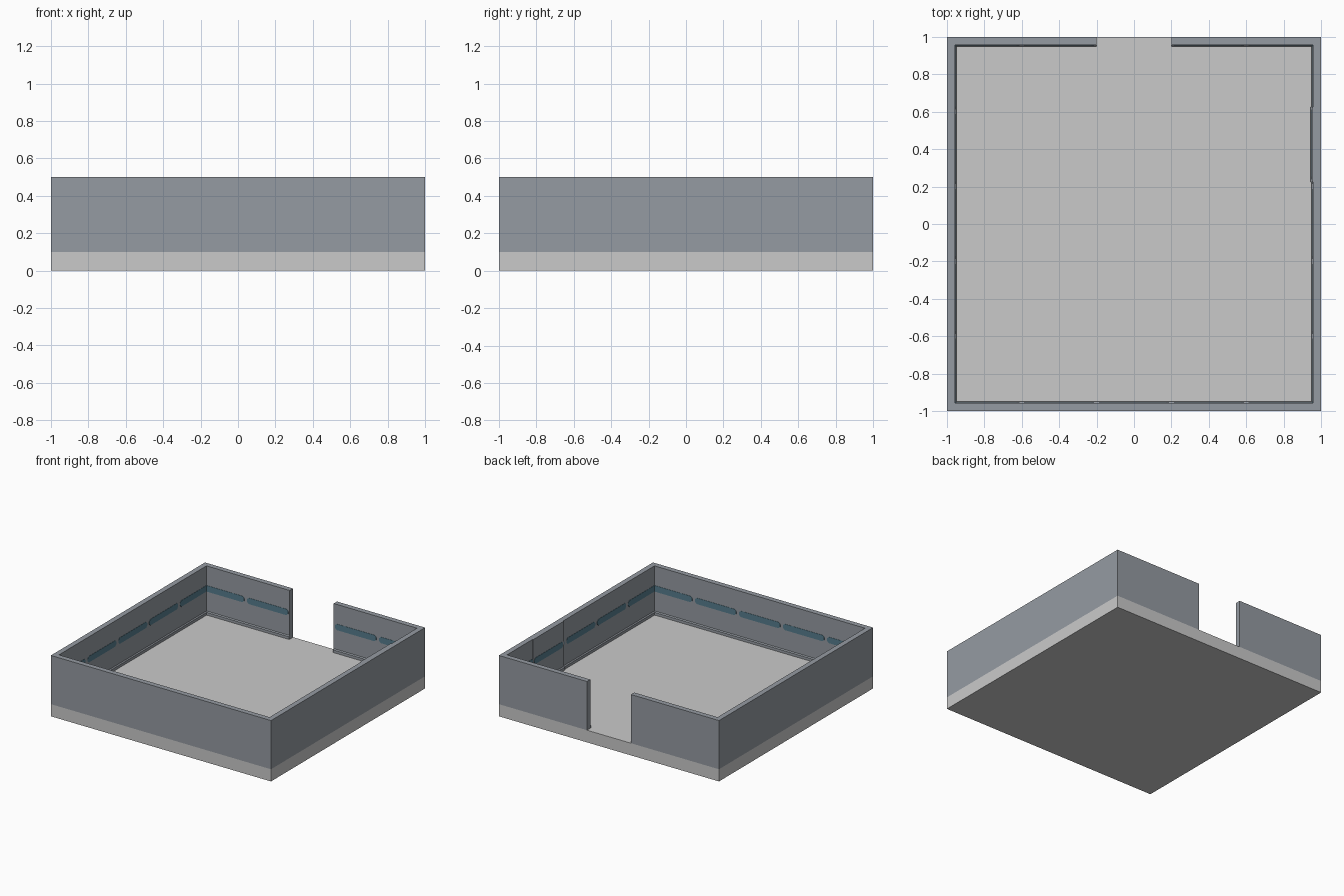
import bpy, bmesh, math
from mathutils import Matrix, Vector

if "Cube" in bpy.data.objects:
    bpy.data.objects.remove(bpy.data.objects["Cube"])


def lin(c):
    c /= 255
    return c / 12.92 if c <= 0.04045 else ((c + 0.055) / 1.055) ** 2.4


def material(name, rgb):
    m = bpy.data.materials.new(name)
    m.diffuse_color = (*[lin(c) for c in rgb], 1)
    m.use_nodes = True
    m.node_tree.nodes["Principled BSDF"].inputs["Base Color"].default_value = m.diffuse_color
    return m


FLOOR = material("pale grey", (202, 202, 202))
WALL = material("blue grey", (149, 155, 162))
STRIPE = material("teal", (86, 125, 141))


def prism(name, outline, offset, mat, mtx):
    """Extrude a closed outline of points by an offset vector."""
    bm = bmesh.new()
    face = bm.faces.new([bm.verts.new(p) for p in outline])
    ext = bmesh.ops.extrude_face_region(bm, geom=[face])
    moved = [v for v in ext["geom"] if isinstance(v, bmesh.types.BMVert)]
    bmesh.ops.translate(bm, verts=moved, vec=Vector(offset))
    bm.transform(mtx)
    bmesh.ops.recalc_face_normals(bm, faces=bm.faces)
    me = bpy.data.meshes.new(name)
    bm.to_mesh(me)
    bm.free()
    me.materials.append(mat)
    ob = bpy.data.objects.new(name, me)
    bpy.context.collection.objects.link(ob)
    return ob


# Wall section (outer face at y = -1, skirting on the inside foot)
SECTION = [(-1, .1), (-1, .5), (-.957, .5), (-.957, .13), (-.95, .122), (-.95, .1)]


def wall(name, a, b, mtx):
    prism(name, [(a, y, z) for y, z in SECTION], (b - a, 0, 0), WALL, mtx)


def dash(name, centre, mtx):
    # Thin stripe plate with chamfered ends on the inner wall face
    h, l, c = .025, .187, .015
    pts = [(-l, -h + c), (-l + c, -h), (l - c, -h), (l, -h + c),
           (l, h - c), (l - c, h), (-l + c, h), (-l, h - c)]
    prism(name, [(centre + x, -.958, .315 + z) for x, z in pts], (0, .003, 0), STRIPE, mtx)


# Floor slab
prism("floor_slab", [(-1, -1, 0), (1, -1, 0), (1, 1, 0), (-1, 1, 0)],
      (0, 0, .1), FLOOR, Matrix())

# Four walls; the back one is split by a doorway
SIDES = [("front", 0, [(-.957, .957)]), ("right", 90, [(-1, 1)]),
         ("back", 180, [(-.957, -.2), (.2, .957)]), ("left", 270, [(-1, 1)])]
for side, angle, spans in SIDES:
    rot = Matrix.Rotation(math.radians(angle), 4, 'Z')
    for i, (a, b) in enumerate(spans):
        wall(f"{side}_wall_{i + 1}", a, b, rot)
    for i in range(5):
        if side == "back" and i == 2:
            continue
        dash(f"{side}_stripe_{i + 1}", -.8 + .4 * i, rot)

# Extra panel lying slightly proud of the right wall
shift = Matrix.Translation((-.006, 0, 0)) @ Matrix.Rotation(math.radians(90), 4, 'Z')
wall("right_extra_panel", .225, .625, shift)
dash("right_extra_stripe", .425, shift)
